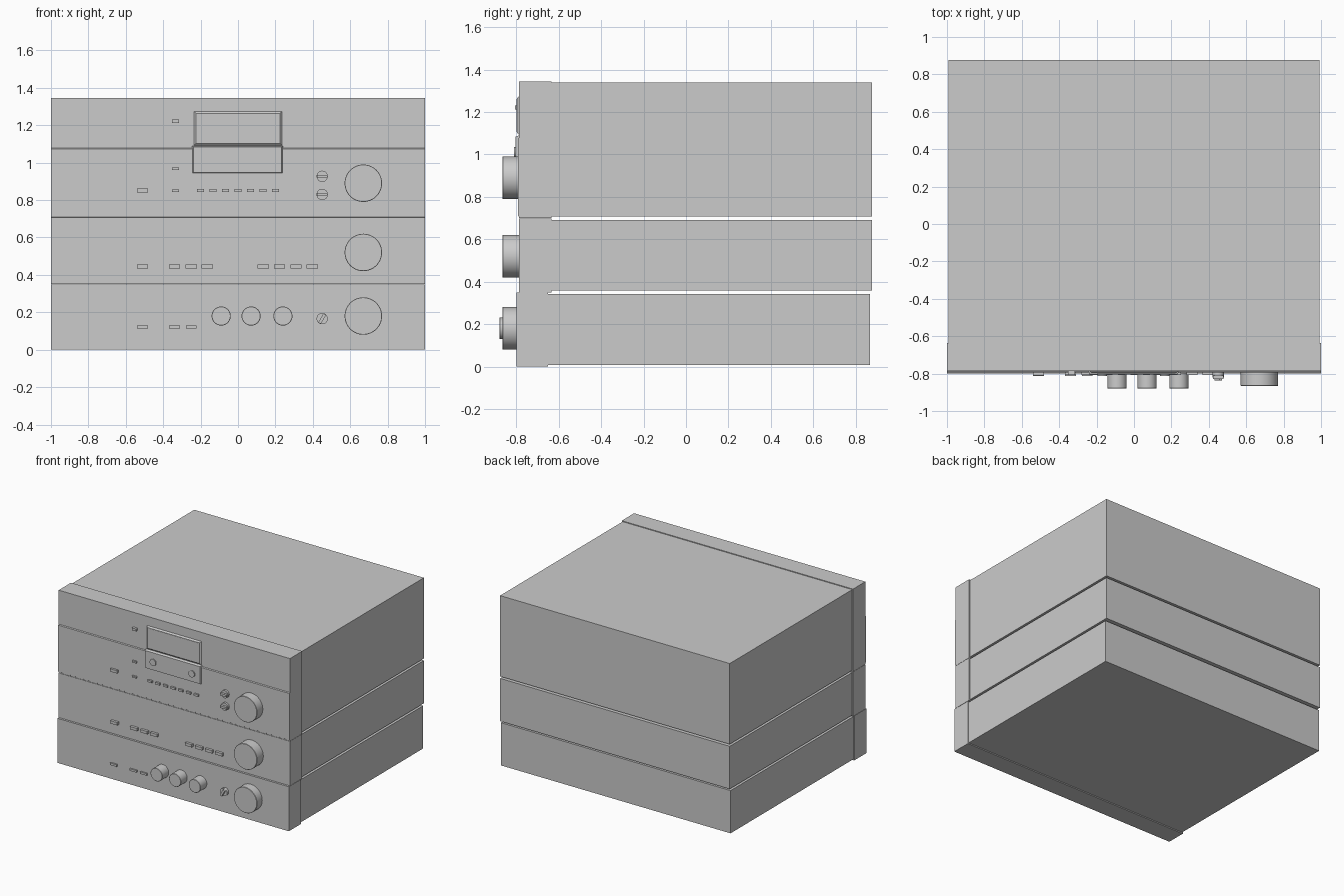
import bpy, bmesh, math
from mathutils import Matrix

if "Cube" in bpy.data.objects:
    bpy.data.objects.remove(bpy.data.objects["Cube"])


def finish(name, bm, smooth=False):
    bmesh.ops.recalc_face_normals(bm, faces=bm.faces)
    me = bpy.data.meshes.new(name)
    bm.to_mesh(me)
    bm.free()
    ob = bpy.data.objects.new(name, me)
    bpy.context.collection.objects.link(ob)
    if smooth:
        bpy.context.view_layer.objects.active = ob
        ob.select_set(True)
        bpy.ops.object.shade_smooth_by_angle(angle=math.radians(35))
        ob.select_set(False)
    return ob


def box(name, x0, x1, y0, y1, z0, z1, taper=0.0):
    """Box whose front (-y) face may be inset to give sloped sides."""
    bm = bmesh.new()
    bmesh.ops.create_cube(bm, size=1)
    for v in bm.verts:
        t = taper if v.co.y < 0 else 0
        v.co.x = x0 + t if v.co.x < 0 else x1 - t
        v.co.z = z0 + t if v.co.z < 0 else z1 - t
        v.co.y = y0 if v.co.y < 0 else y1
    return finish(name, bm)


def dial(name, x, z, r, y0, y1, chamfer=0.0, sides=48):
    """Round part pointing forward, from y1 (panel) to y0 (tip)."""
    bm = bmesh.new()
    bmesh.ops.create_cone(bm, cap_ends=True, segments=sides, radius1=r, radius2=r, depth=y1 - y0,
                          matrix=Matrix.Translation((x, (y0 + y1) / 2, z)) @ Matrix.Rotation(math.pi / 2, 4, 'X'))
    if chamfer:
        rim = [e for e in bm.edges if all(abs(v.co.y - y0) < 1e-4 for v in e.verts)]
        bmesh.ops.bevel(bm, geom=rim, offset=chamfer, segments=1, affect='EDGES')
    return finish(name, bm, True)


def button(name, x, z, w, h, face):
    box(name, x - w / 2, x + w / 2, face - 0.02, face + 0.01, z - h / 2, z + h / 2)


def selector(name, x, z, angle, face):
    # round base with a raised grip bar
    dial(name + "_base", x, z, 0.03, face - 0.02, face + 0.01, sides=32)
    bar = box(name + "_grip", -0.028, 0.028, face - 0.038, face, -0.008, 0.008)
    bar.rotation_euler.y = -angle
    bar.location = (x, 0, z)


# Cases and front panels: name, panel front, panel back, case back, z range
units = [("amplifier", -0.80, -0.65, 0.868, 0.0, 0.348),
         ("tuner", -0.787, -0.635, 0.878, 0.35, 0.698),
         ("tape_deck", -0.787, -0.635, 0.878, 0.70, 1.345)]
for name, f, b, back, z0, z1 in units:
    box(name + "_front_panel", -1, 1, f, b, z0, z1)
    box(name + "_case", -0.993, 0.993, b - 0.01, back, z0 + 0.008, z1 - 0.006)

# Raised lower half of the tape deck front
box("tape_deck_lower_fascia", -1, 1, -0.793, -0.78, 0.702, 1.086, 0.0)
fascia = bpy.data.objects["tape_deck_lower_fascia"]
for v in fascia.data.vertices:
    if v.co.y < -0.79:
        v.co.z += 0.008 if v.co.z < 0.9 else -0.012

# Cassette door: window above, thicker cover below
box("cassette_window", -0.243, 0.243, -0.797, -0.78, 1.085, 1.282, 0.018)
box("cassette_window_pane", -0.198, 0.222, -0.799, -0.79, 1.105, 1.262)
box("cassette_cover", -0.248, 0.243, -0.804, -0.78, 0.938, 1.093, 0.01)
for i, x in enumerate((-0.17, 0.165)):
    dial(f"cover_screw_{i}", x, 1.01, 0.026, -0.812, -0.80, sides=32)

# Large knobs
for name, z in (("tape_deck", 0.89), ("tuner", 0.52), ("amplifier", 0.18)):
    dial(name + "_large_knob", 0.67, z, 0.1, -0.866, -0.78, 0.002, 64)

# Tone knobs
for i, x in enumerate((-0.09, 0.07, 0.24)):
    dial(f"tone_knob_{i}", x, 0.18, 0.051, -0.88, -0.79, 0.002)

# Selector switches
selector("tape_selector_upper", 0.45, 0.927, 0, -0.79)
selector("tape_selector_lower", 0.45, 0.83, 0, -0.79)
selector("source_selector", 0.45, 0.166, math.radians(60), -0.80)

# Tape deck buttons
button("tape_power_button", -0.51, 0.852, 0.06, 0.022, -0.79)
for i, (z, h) in enumerate(((1.222, 0.018), (0.968, 0.014), (0.85, 0.012))):
    button(f"tape_side_button_{i}", -0.335, z, 0.037, h, -0.787)
for i in range(7):
    button(f"transport_button_{i}", -0.2 + i * 0.0667, 0.852, 0.037, 0.016, -0.787)

# Tuner buttons
for i, x in enumerate((-0.51, -0.34, -0.25, -0.165, 0.135, 0.222, 0.31, 0.397)):
    button(f"tuner_button_{i}", x, 0.445, 0.06, 0.022, -0.787)

# Amplifier buttons
for i, x in enumerate((-0.51, -0.34, -0.25)):
    button(f"amplifier_button_{i}", x, 0.12, 0.058, 0.016, -0.792)
